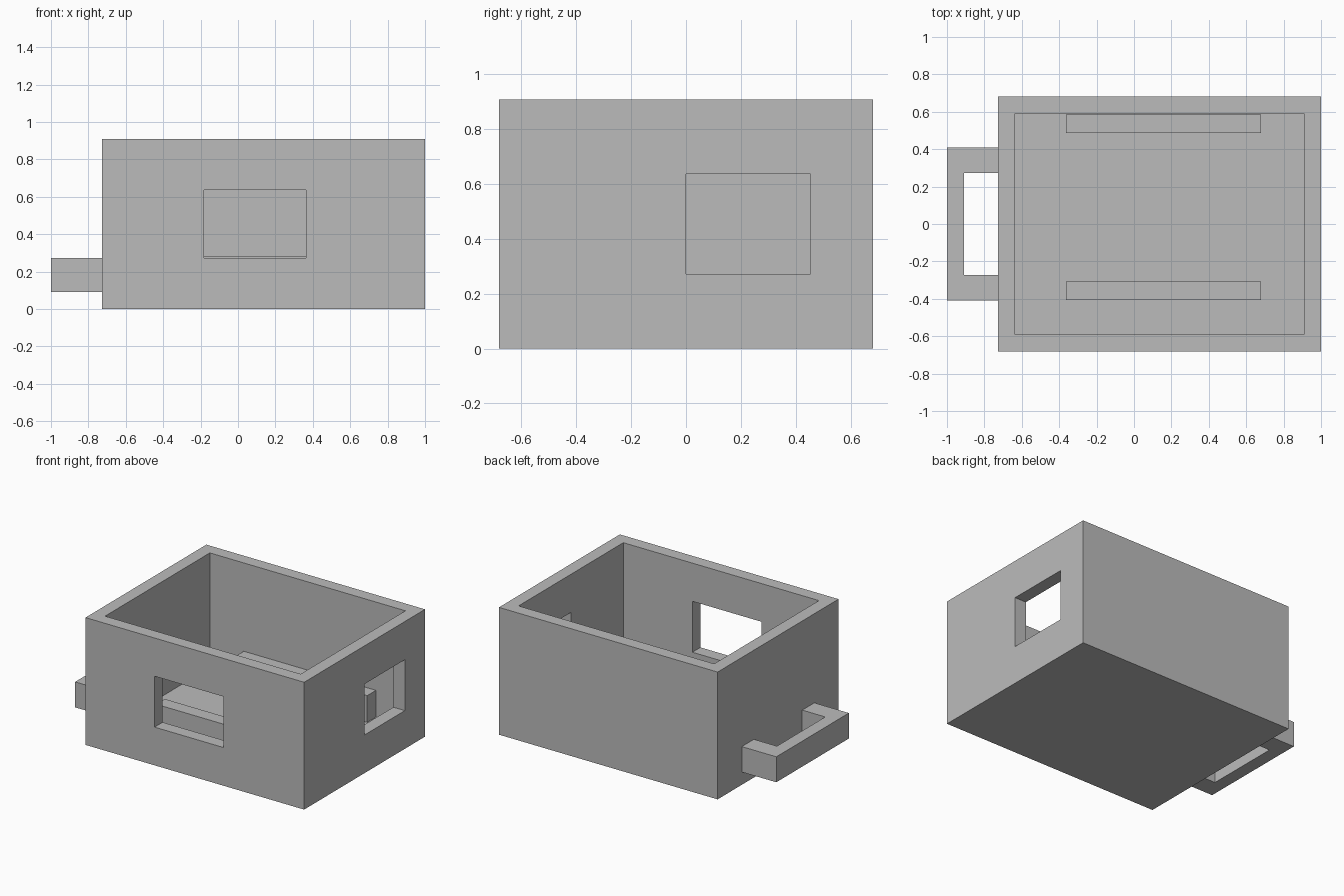
import bpy
import bmesh

cube = bpy.data.objects.get("Cube")
if cube:
    bpy.data.objects.remove(cube, do_unlink=True)

U = 1 / 11  # wall thickness, the module for every part

grey = bpy.data.materials.new("plain grey")
grey.use_nodes = True
colour = (0.5, 0.5, 0.5, 1)
grey.diffuse_color = colour
grey.node_tree.nodes["Principled BSDF"].inputs["Base Color"].default_value = colour


def box(name, x, y, z):
    """Box spanning the given (low, high) ranges."""
    bm = bmesh.new()
    bmesh.ops.create_cube(bm, size=1)
    for v in bm.verts:
        v.co = [(r[0] + r[1]) / 2 + c * (r[1] - r[0]) for c, r in zip(v.co, (x, y, z))]
    mesh = bpy.data.meshes.new(name)
    bm.to_mesh(mesh)
    bm.free()
    mesh.materials.append(grey)
    obj = bpy.data.objects.new(name, mesh)
    bpy.context.collection.objects.link(obj)
    return obj


def cut(target, name, x, y, z):
    """Subtract a hidden box from the target."""
    cutter = box(name, x, y, z)
    cutter.hide_render = True
    cutter.hide_viewport = True
    mod = target.modifiers.new(name, "BOOLEAN")
    mod.operation = "DIFFERENCE"
    mod.solver = "EXACT"
    mod.object = cutter


left, right, depth, height = -8 * U, 1, 7.5 * U, 10 * U

# Open-topped shell with a window in the front and the left wall
shell = box("box_shell", (left, right), (-depth, depth), (0, height))
cut(shell, "cavity_cutter", (left + U, right - U), (U - depth, depth - U), (U, height + U))
cut(shell, "front_window_cutter", (-2 * U, 4 * U), (-depth - U, -depth + 2 * U), (3 * U, 7 * U))
cut(shell, "side_window_cutter", (right - 2 * U, right + U), (0, 5 * U), (3 * U, 7 * U))

# Two bars standing on the floor
for name, y in (("front_bar", -0.405), ("back_bar", 0.487)):
    box(name, (-0.364, 0.68), (y, y + 0.098), (U, 0.282))

# U-shaped handle: grip and two arms
z = (U, 3 * U)
handle = box("handle", (-1, left), (-4.5 * U, 4.5 * U), z)
cut(handle, "handle_gap_cutter", (U - 1, left + U), (-3 * U, 3 * U), (0, 4 * U))
